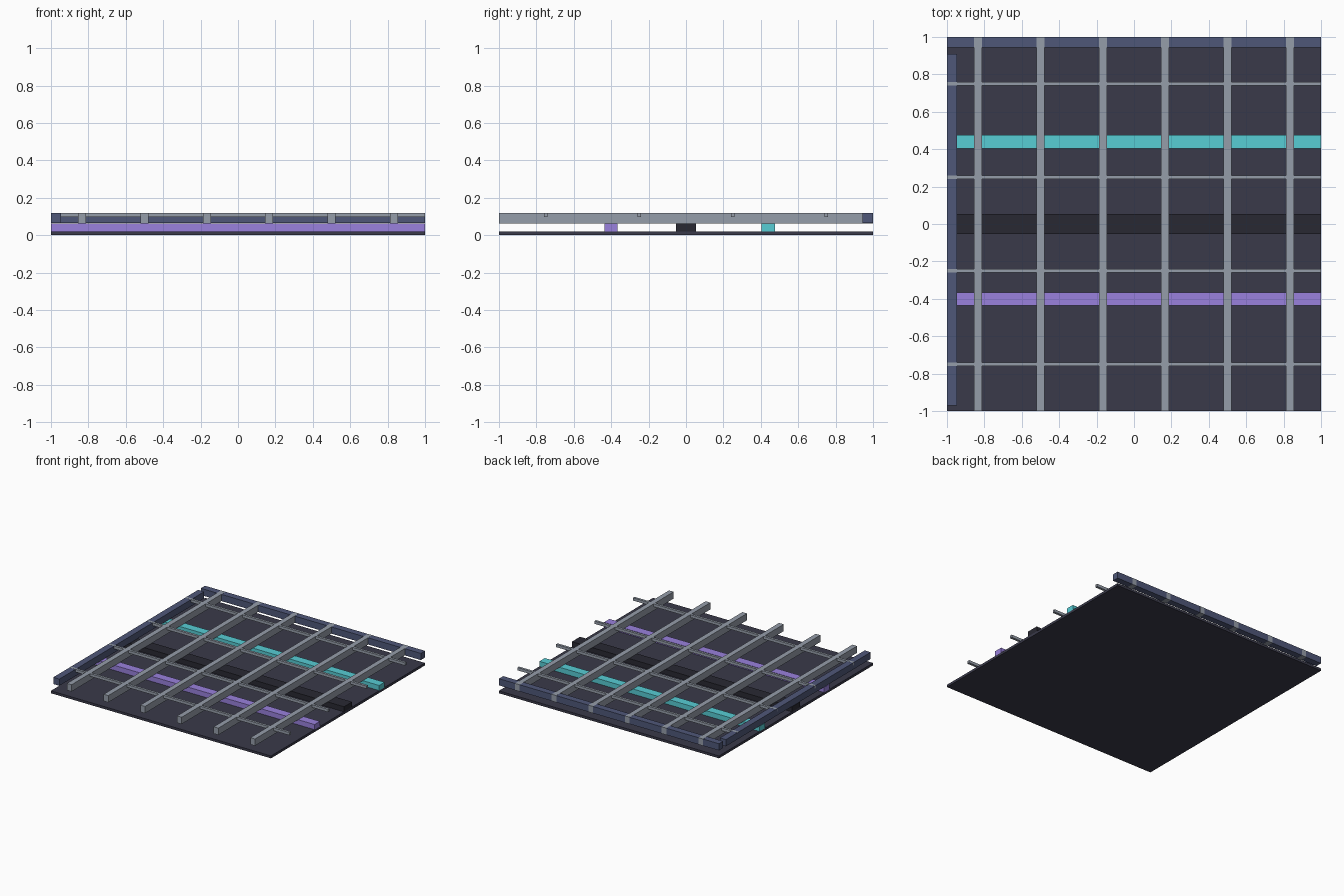
import bpy

if "Cube" in bpy.data.objects:
    bpy.data.objects.remove(bpy.data.objects["Cube"])


def material(name, rgb):
    m = bpy.data.materials.new(name)
    m.diffuse_color = (*[(c / 255) ** 2.2 for c in rgb], 1)
    m.use_nodes = True
    m.node_tree.nodes["Principled BSDF"].inputs["Base Color"].default_value = m.diffuse_color
    return m


STEEL = material("steel", (148, 156, 168))
FRAME = material("frame_blue", (80, 88, 120))
PLATE = material("plate_dark", (60, 60, 75))
BLACK = material("conduit_black", (45, 45, 54))
TEAL = material("conduit_teal", (88, 204, 212))
PURPLE = material("conduit_purple", (152, 128, 220))


def box(name, x, y, z, mat):
    """Box from (min, max) ranges on each axis."""
    bpy.ops.mesh.primitive_cube_add(size=1, location=[sum(r) / 2 for r in (x, y, z)])
    o = bpy.context.object
    o.name = name
    o.scale = [r[1] - r[0] for r in (x, y, z)]
    bpy.ops.object.transform_apply(location=False, rotation=False, scale=True)
    o.data.materials.append(mat)
    return o


# Floor plate under the grating
box("base_plate", (-1, 1), (-1, 1), (0, 0.02), PLATE)

# Conduits lying on the plate
for name, y, w, mat in (("purple_conduit", -0.4, 0.07, PURPLE),
                        ("black_cable_tray", 0, 0.105, BLACK),
                        ("teal_conduit", 0.44, 0.07, TEAL)):
    box(name, (-1, 1), (y - w / 2, y + w / 2), (0.02, 0.062), mat)

# Edge frame on the back and left sides
box("back_frame", (-1, 1), (0.945, 0.9995), (0.0645, 0.1195), FRAME)
box("left_frame", (-1, -0.945), (-0.97, 0.91), (0.0645, 0.1195), FRAME)

# Main grating bars, front to back
for i in range(6):
    x = -1 + (i + 0.5) / 3
    box(f"grating_bar_{i + 1}", (x - 0.021, x + 0.021), (-1, 1), (0.064, 0.12), STEEL)

# Thin cross bars, left to right
for i in range(4):
    y = -0.75 + i * 0.5
    box(f"cross_bar_{i + 1}", (-1, 1), (y - 0.01, y + 0.01), (0.097, 0.12), STEEL)
